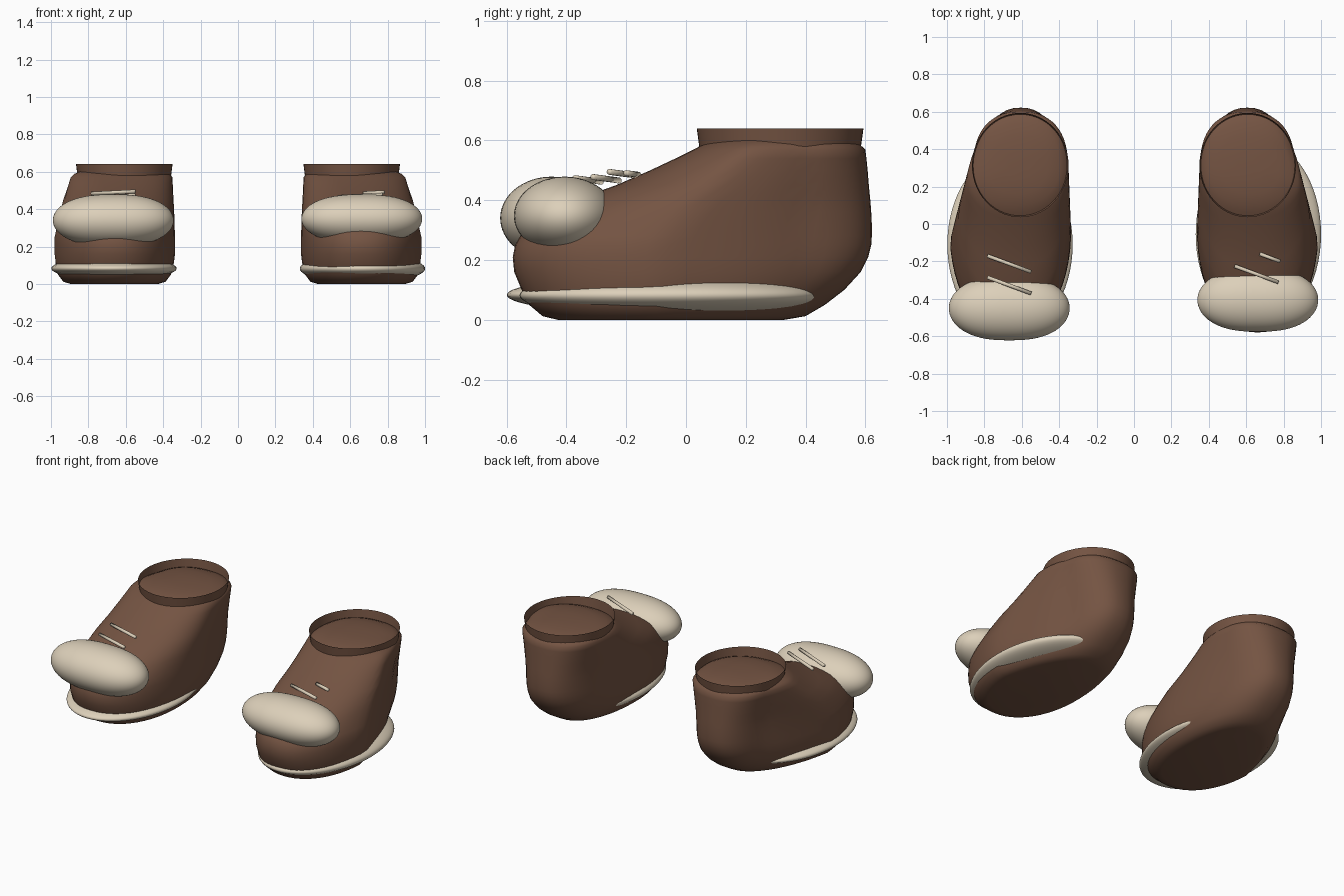
import bpy, bmesh, math
from mathutils import Vector

if "Cube" in bpy.data.objects:
    bpy.data.objects.remove(bpy.data.objects["Cube"])


def material(name, rgb):
    m = bpy.data.materials.new(name)
    m.use_nodes = True
    m.diffuse_color = (*rgb, 1)
    m.node_tree.nodes["Principled BSDF"].inputs["Base Color"].default_value = (*rgb, 1)
    return m


BROWN = material("brown leather", (0.175, 0.088, 0.055))
CREAM = material("cream rubber", (0.72, 0.63, 0.49))
SEGMENTS = 56


def finish(name, bm, mat):
    bmesh.ops.recalc_face_normals(bm, faces=bm.faces[:])
    for f in bm.faces:
        f.smooth = True
    mesh = bpy.data.meshes.new(name)
    bm.to_mesh(mesh)
    bm.free()
    mesh.materials.append(mat)
    obj = bpy.data.objects.new(name, mesh)
    bpy.context.scene.collection.objects.link(obj)
    return obj


def loft(name, rings, mat, closed):
    bm = bmesh.new()
    loops = [[bm.verts.new(p) for p in ring] for ring in rings]
    for a, b in zip(loops, loops[1:]):
        for i in range(SEGMENTS):
            j = (i + 1) % SEGMENTS
            bm.faces.new((a[i], a[j], b[j], b[i]))
    if closed:
        bm.faces.new(loops[0][::-1])
        bm.faces.new(loops[-1])
    return finish(name, bm, mat)


def power(v, p):
    return math.copysign(abs(v) ** p, v)


def ellipsoid(name, centre, radii, mat, fullness=1.0):
    # A fullness below one makes the two side ends blunter
    bm = bmesh.new()
    bmesh.ops.create_uvsphere(bm, u_segments=64, v_segments=32, radius=1)
    for v in bm.verts:
        v.co.x = power(v.co.x, fullness)
    bmesh.ops.scale(bm, vec=radii, verts=bm.verts)
    bmesh.ops.translate(bm, vec=centre, verts=bm.verts)
    return finish(name, bm, mat)


def bar(name, a, b, radius, mat):
    a, b = Vector(a), Vector(b)
    bm = bmesh.new()
    bmesh.ops.create_cone(bm, cap_ends=True, segments=12, radius1=radius,
                          radius2=radius, depth=(b - a).length)
    obj = finish(name, bm, mat)
    obj.location = (a + b) / 2
    obj.rotation_mode = "QUATERNION"
    obj.rotation_quaternion = (b - a).to_track_quat("Z", "Y")
    return obj


def foot_ring(side, z, front, back, scale):
    # Rounded footprint, broad at the toe, narrow at the heel and narrowing upward
    ring = []
    widest = max(-0.1, 0.9 * z - 0.325)
    for i in range(SEGMENTS):
        t = 2 * math.pi * i / SEGMENTS
        p = 0.84 if math.sin(t) > 0 else 0.91
        y = (front + back) / 2 + (back - front) / 2 * power(math.sin(t), p)
        yy = min(max(y, widest), 0.4)
        x = 0.65 - 0.11 * yy + (0.312 - 0.15 * yy) * scale * power(math.cos(t), p)
        ring.append((side * x, y, z))
    return ring


def oval_ring(side, z, rx, ry):
    angles = [2 * math.pi * i / SEGMENTS for i in range(SEGMENTS)]
    return [(side * 0.608 + rx * math.cos(t), 0.315 + ry * math.sin(t), z) for t in angles]


# Height, toe end, heel end and width of the boot body, from sole to crown
LEVELS = [
    (0.0, -0.43, 0.33, 0.72), (0.012, -0.48, 0.4, 0.84), (0.05, -0.525, 0.465, 0.93),
    (0.1, -0.55, 0.53, 0.975), (0.16, -0.575, 0.585, 1), (0.21, -0.58, 0.61, 1),
    (0.25, -0.572, 0.62, 1), (0.28, -0.555, 0.622, 1), (0.32, -0.51, 0.622, 1),
    (0.36, -0.45, 0.62, 1), (0.4, -0.375, 0.617, 1), (0.45, -0.235, 0.612, 1),
    (0.5, -0.12, 0.608, 1), (0.54, -0.035, 0.604, 1), (0.57, 0.025, 0.6, 1),
    (0.588, 0.06, 0.58, 0.95), (0.604, 0.1, 0.54, 0.82), (0.617, 0.16, 0.47, 0.58),
    (0.623, 0.25, 0.38, 0.22),
]

# Parts that mirror from boot to boot
for label, side in (("left", 1), ("right", -1)):
    loft(label + "_boot_body", [foot_ring(side, *lv) for lv in LEVELS], BROWN, True)
    loft(label + "_collar", [oval_ring(side, 0.575, 0.25, 0.27),
                             oval_ring(side, 0.64, 0.258, 0.279)], BROWN, False)

# Toe caps and sole rims sit differently on each boot
ellipsoid("left_toe_cap", (0.662, -0.406, 0.348), (0.323, 0.17, 0.131), CREAM, 0.8)
ellipsoid("right_toe_cap", (-0.667, -0.45, 0.34), (0.323, 0.172, 0.139), CREAM, 0.8)
ellipsoid("left_sole_rim", (0.665, -0.055, 0.082), (0.335, 0.502, 0.078), CREAM)
ellipsoid("right_sole_rim", (-0.663, -0.11, 0.083), (0.335, 0.49, 0.062), CREAM)

# Laces, all slanting the same way across the instep
for name, x, y, z, half in (("left_upper_lace", 0.727, -0.18, 0.488, 0.055),
                            ("left_lower_lace", 0.655, -0.268, 0.472, 0.117),
                            ("right_upper_lace", -0.667, -0.213, 0.489, 0.117),
                            ("right_lower_lace", -0.667, -0.328, 0.468, 0.117)):
    step = Vector((half, -0.37 * half, 0.05 * half))
    centre = Vector((x, y, z))
    bar(name, centre - step, centre + step, 0.01, CREAM)
